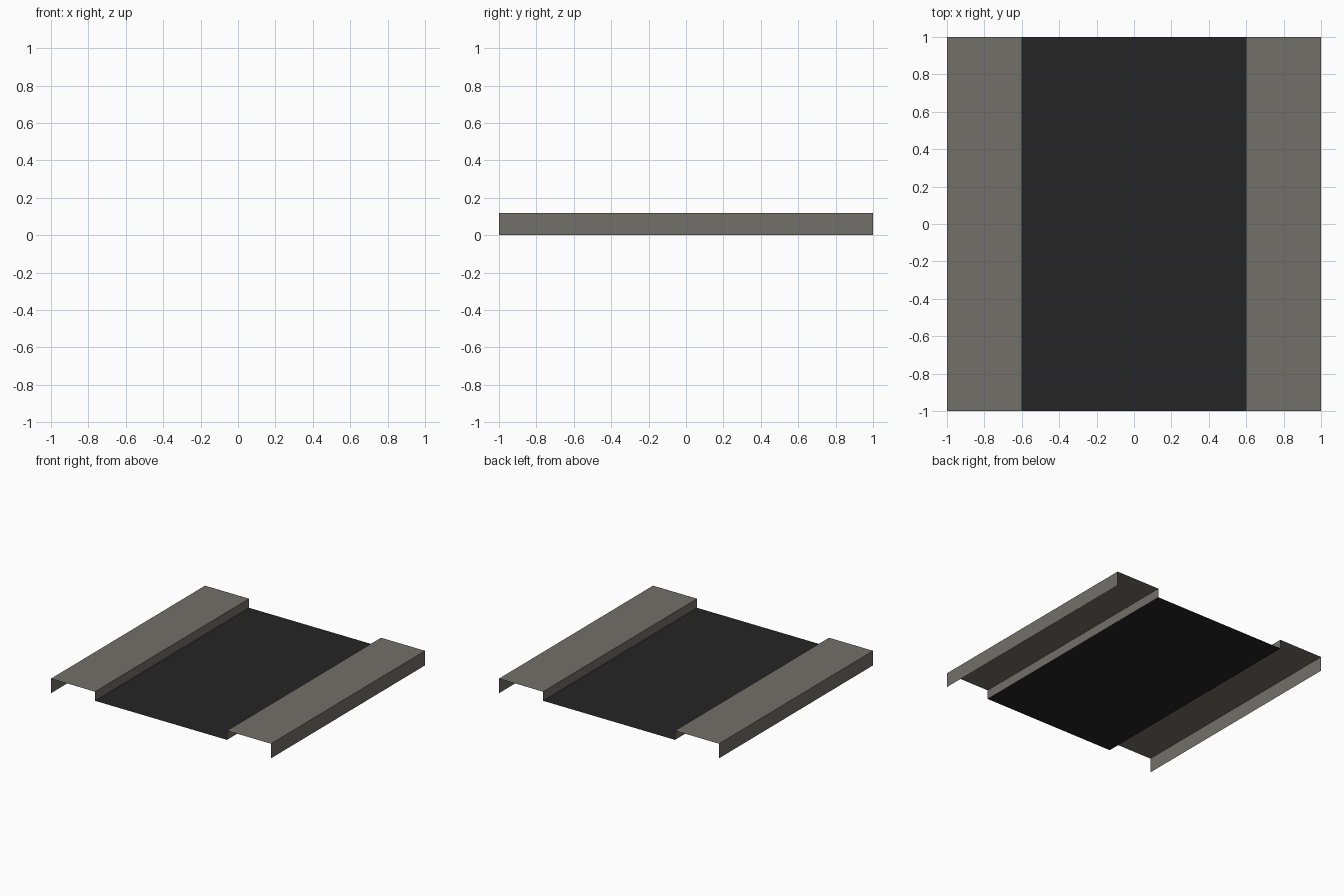
import bpy

if "Cube" in bpy.data.objects:
    bpy.data.objects.remove(bpy.data.objects["Cube"])

HALF_LENGTH = 1.0
KERB_Z = 0.12
ROAD_Z = 0.045
ROAD_X = 0.6


def material(name, colour):
    mat = bpy.data.materials.new(name)
    mat.diffuse_color = (*colour, 1)
    mat.use_nodes = True
    mat.node_tree.nodes["Principled BSDF"].inputs["Base Color"].default_value = mat.diffuse_color
    return mat


def extrude_profile(name, profile, mat):
    """Sweep an open x/z profile along y as a single-sided sheet."""
    n = len(profile)
    verts = [(x, y, z) for y in (-HALF_LENGTH, HALF_LENGTH) for x, z in profile]
    faces = [(i, i + 1, n + i + 1, n + i) for i in range(n - 1)]
    mesh = bpy.data.meshes.new(name)
    mesh.from_pydata(verts, [], faces)
    mesh.materials.append(mat)
    obj = bpy.data.objects.new(name, mesh)
    bpy.context.collection.objects.link(obj)
    return obj


asphalt = material("dark asphalt", (0.018, 0.018, 0.018))
concrete = material("grey concrete", (0.17, 0.16, 0.14))

# Road surface, lower than the pavements
extrude_profile("road_surface", [(-ROAD_X, ROAD_Z), (ROAD_X, ROAD_Z)], asphalt)

# Pavements: outer wall, flat top, kerb wall down to the road
left = [(-1, 0), (-1, KERB_Z), (-ROAD_X, KERB_Z), (-ROAD_X, ROAD_Z)]
right = [(-x, z) for x, z in reversed(left)]
extrude_profile("left_pavement", left, concrete)
extrude_profile("right_pavement", right, concrete)
